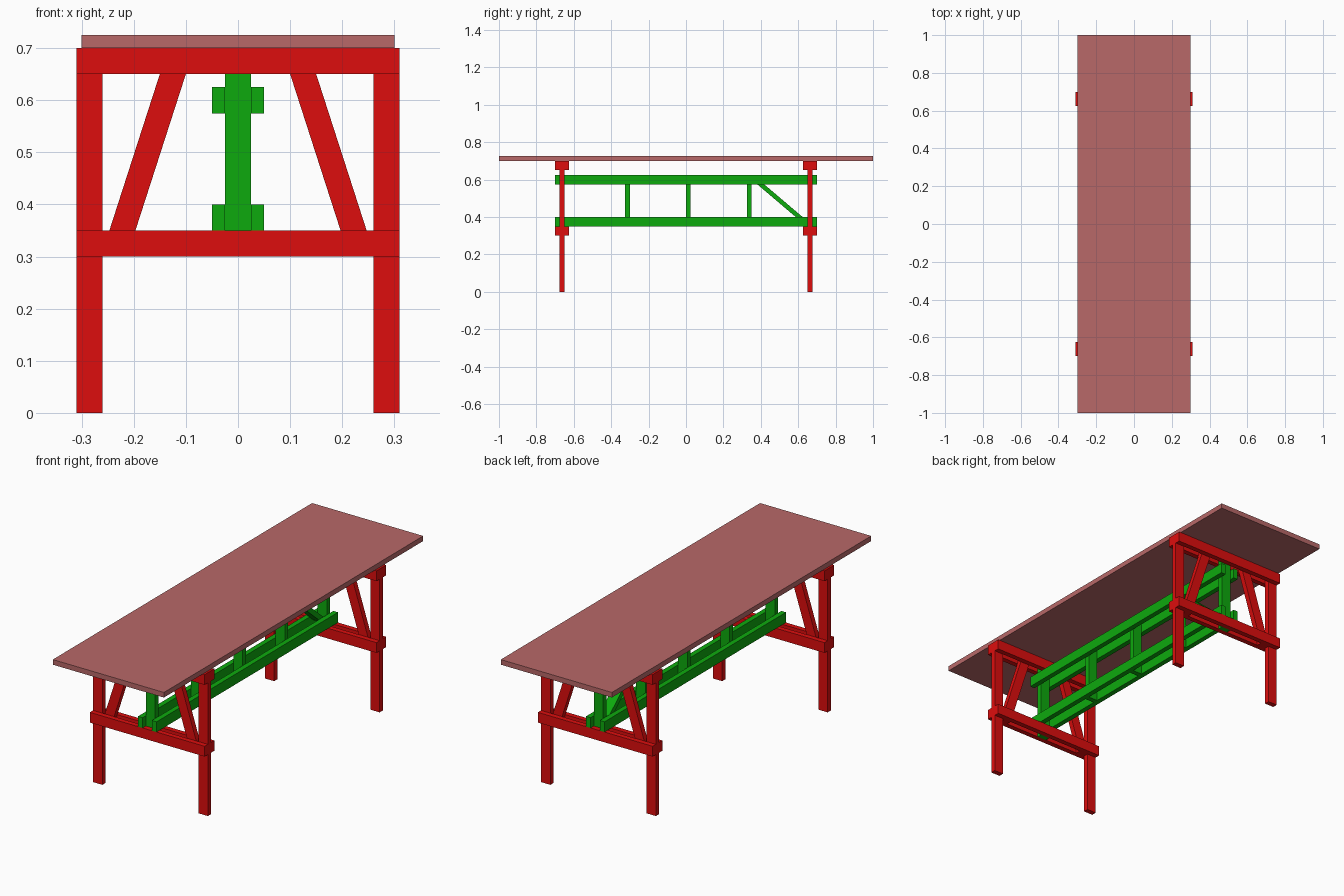
import bpy, bmesh

if "Cube" in bpy.data.objects:
    bpy.data.objects.remove(bpy.data.objects["Cube"])


def material(name, rgb):
    m = bpy.data.materials.new(name)
    m.diffuse_color = (*rgb, 1)
    m.use_nodes = True
    m.node_tree.nodes["Principled BSDF"].inputs["Base Color"].default_value = m.diffuse_color
    return m


RED = material("red_paint", (0.73, 0.004, 0.004))
GREEN = material("green_paint", (0.004, 0.40, 0.004))
ROSE = material("rose_top", (0.48, 0.14, 0.14))


def prism(name, pts, offset, mat):
    """Extrude a flat polygon of 3D points along offset."""
    bm = bmesh.new()
    face = bm.faces.new([bm.verts.new(p) for p in pts])
    ext = bmesh.ops.extrude_face_region(bm, geom=[face])
    moved = [g for g in ext["geom"] if isinstance(g, bmesh.types.BMVert)]
    bmesh.ops.translate(bm, verts=moved, vec=offset)
    bmesh.ops.recalc_face_normals(bm, faces=bm.faces)
    me = bpy.data.meshes.new(name)
    bm.to_mesh(me)
    bm.free()
    me.materials.append(mat)
    ob = bpy.data.objects.new(name, me)
    bpy.context.collection.objects.link(ob)
    return ob


def box(name, x, y, z, mat):
    pts = [(x[0], y[0], z[0]), (x[1], y[0], z[0]), (x[1], y[1], z[0]), (x[0], y[1], z[0])]
    return prism(name, pts, (0, 0, z[1] - z[0]), mat)


def span(s, a, b):
    """Interval a..b mirrored when s is -1."""
    return tuple(sorted((s * a, s * b)))


T = 0.025  # board thickness

# Table top
box("table_top", (-0.30, 0.30), (-1, 1), (0.70, 0.725), ROSE)

# Two trestles: legs and braces clamped between paired cross rails
for sy, end in ((-1, "front"), (1, "back")):
    core = span(sy, 0.65, 0.675)
    for z, level in ((0.30, "lower"), (0.65, "upper")):
        for y0, side in ((0.625, "inner"), (0.675, "outer")):
            box(f"{end}_{level}_{side}_rail", (-0.31, 0.31), span(sy, y0, y0 + T), (z, z + 0.05), RED)
    for sx, side in ((-1, "left"), (1, "right")):
        box(f"{end}_{side}_leg", span(sx, 0.26, 0.31), core, (0, 0.70), RED)
        brace = [(0.213, 0.30), (0.263, 0.30), (0.134, 0.70), (0.084, 0.70)]
        prism(f"{end}_{side}_brace", [(sx * x, core[0], z) for x, z in brace], (0, T, 0), RED)
    box(f"{end}_centre_post", (-T, T), core, (0.30, 0.70), GREEN)

# Lengthwise beams, paired either side of the posts
for z, level in ((0.35, "lower"), (0.575, "upper")):
    for sx, side in ((-1, "left"), (1, "right")):
        box(f"{level}_{side}_beam", span(sx, T, 2 * T), (-0.70, 0.70), (z, z + 0.05), GREEN)

# Intermediate posts
for i, y in enumerate((-0.325, 0, 0.325)):
    box(f"beam_post_{i + 1}", (-T, T), (y, y + T), (0.35, 0.625), GREEN)

# Single diagonal strut in the back bay
strut = [(0.351, 0.60), (0.388, 0.60), (0.653, 0.375), (0.616, 0.375)]
prism("diagonal_strut", [(-T, y, z) for y, z in strut], (2 * T, 0, 0), GREEN)
